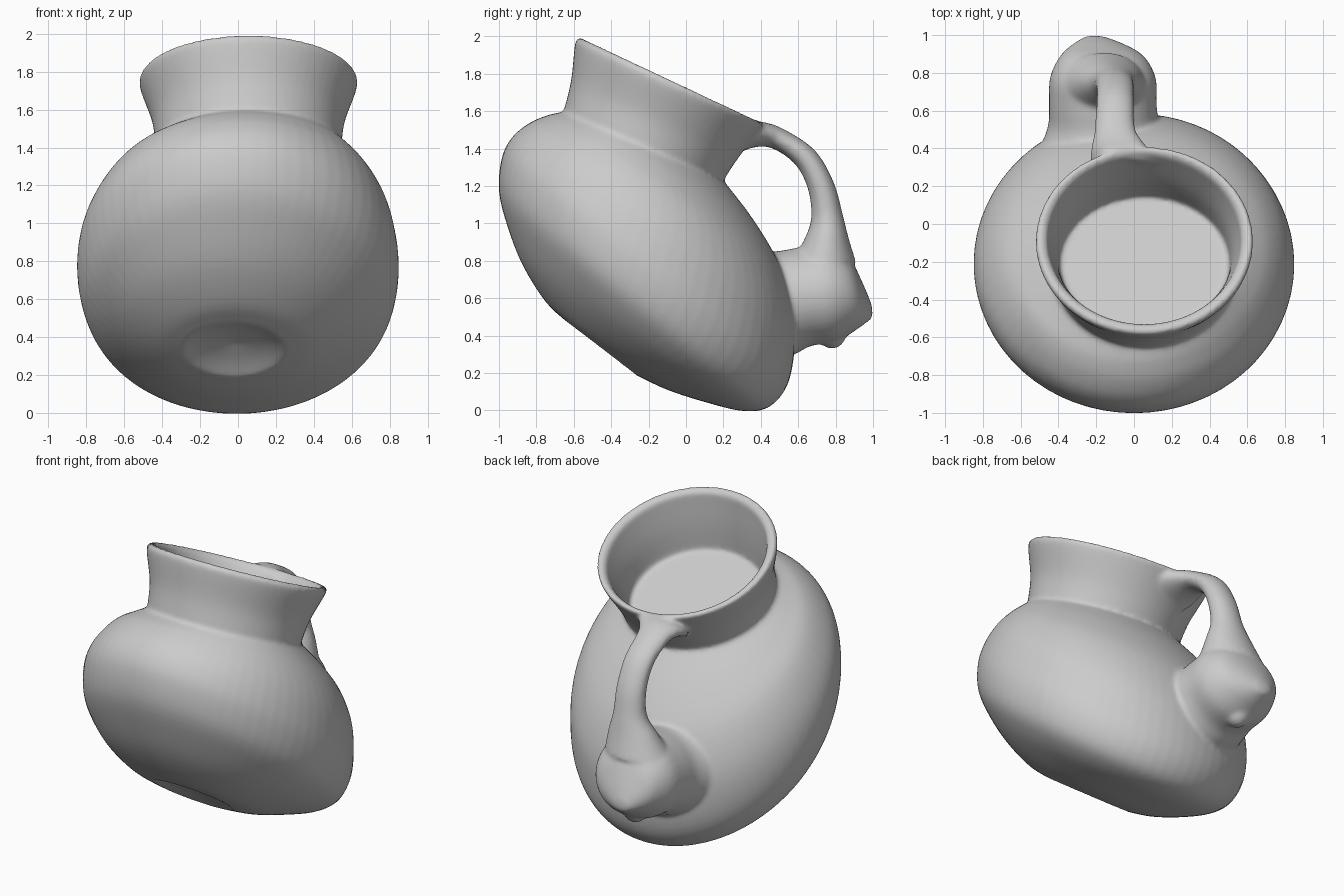
import bpy, bmesh, math
from mathutils import Vector

if "Cube" in bpy.data.objects:
    bpy.data.objects.remove(bpy.data.objects["Cube"])


def spline(rows, steps):
    """Catmull-Rom interpolation through rows of ring values."""
    v = [Vector(r) for r in rows]
    v = [2 * v[0] - v[1]] + v + [2 * v[-1] - v[-2]]
    out = []
    for i in range(1, len(v) - 2):
        a, b, c, d = v[i - 1:i + 3]
        for k in range(steps):
            t = k / steps
            out.append(0.5 * (2 * b + (c - a) * t + (2 * a - 5 * b + 4 * c - d) * t * t
                              + (3 * b - a - 3 * c + d) * t ** 3))
    return out + [v[-2]]


def loft(name, spans, sides=64, steps=4):
    """Skin elliptical rings: (front y, z, back y, z, half width, centre x).
    Separate spans meet at a crease."""
    rings = []
    for span in spans:
        rings += spline(span, steps)[1 if rings else 0:]
    bm = bmesh.new()
    loops = []
    for ya, za, yb, zb, w, x in rings:
        loop = []
        for i in range(sides):
            t = 2 * math.pi * i / sides
            c = math.cos(t) / 2
            loop.append(bm.verts.new((x + w * math.sin(t), (ya + yb) / 2 + c * (yb - ya),
                                      (za + zb) / 2 + c * (zb - za))))
        loops.append(loop)
    for p, q in zip(loops, loops[1:]):
        for i in range(sides):
            j = (i + 1) % sides
            bm.faces.new((p[i], p[j], q[j], q[i]))
    bm.faces.new(loops[0])
    bm.faces.new(loops[-1])
    bmesh.ops.recalc_face_normals(bm, faces=bm.faces)
    me = bpy.data.meshes.new(name)
    bm.to_mesh(me)
    bm.free()
    ob = bpy.data.objects.new(name, me)
    bpy.context.collection.objects.link(ob)
    return ob


# Tilted pot: underside dimple, belly, flared neck, rolled rim, inner wall and floor
dimple = [(-.43, .38, -.41, .365, .015, -.02), (-.55, .445, -.33, .275, .17, -.02),
          (-.64, .475, -.27, .19, .27, -.02)]
belly = [(-.64, .475, -.27, .19, .27, -.02), (-.75, .58, -.1, .11, .41, -.02),
         (-.87, .77, .1, .045, .575, -.02), (-.95, .97, .3, -.003, .715, -.01),
         (-1.0, 1.17, .44, .015, .81, 0), (-.985, 1.35, .54, .13, .848, 0),
         (-.93, 1.46, .58, .32, .835, 0), (-.84, 1.535, .575, .53, .785, .01),
         (-.75, 1.575, .5, .78, .7, .02), (-.69, 1.59, .36, 1.02, .59, .04),
         (-.655, 1.595, .2, 1.23, .49, .055)]
neck = [(-.655, 1.595, .2, 1.23, .49, .055), (-.615, 1.76, .28, 1.35, .51, .055),
        (-.597, 1.93, .385, 1.49, .567, .055), (-.587, 1.98, .41, 1.53, .575, .055),
        (-.56, 1.992, .39, 1.545, .55, .055), (-.53, 1.965, .36, 1.53, .515, .055)]
inside = [(-.53, 1.965, .36, 1.53, .515, .055), (-.54, 1.76, .23, 1.36, .47, .055),
          (-.56, 1.57, .14, 1.2, .45, .055)]
pot = loft("pot", [dimple, belly, neck, inside])

# Handle arching from the back of the rim down to the knob
handle = loft("handle", [[
    (.24, 1.35, .345, 1.53, .19, -.04), (.34, 1.4, .42, 1.54, .16, -.07),
    (.45, 1.405, .53, 1.5, .11, -.1), (.58, 1.32, .69, 1.39, .1, -.1),
    (.65, 1.19, .79, 1.22, .1, -.1), (.67, 1.04, .84, 1.04, .11, -.11),
    (.64, .93, .87, .92, .16, -.13), (.56, .78, .91, .79, .22, -.16)]], 40)

# Rounded knob below the handle, ending in a small point
knob = loft("knob", [[
    (.45, .27, .34, .88, .34, -.16), (.58, .3, .46, .85, .295, -.16),
    (.67, .345, .6, .87, .285, -.165), (.8, .365, .75, .89, .28, -.165),
    (.91, .43, .87, .82, .22, -.17), (.965, .47, .945, .68, .13, -.19),
    (.995, .49, .995, .56, .045, -.21)]], 40)
bumps = []
for loc, r in (((-.17, .78, .405), .075), ((-.21, .955, .52), .045)):
    bpy.ops.mesh.primitive_uv_sphere_add(segments=24, ring_count=16, radius=r, location=loc)
    bumps.append(bpy.context.object)

# Fuse everything into one softly blended clay form
bpy.ops.object.select_all(action='DESELECT')
for part in (pot, handle, knob, *bumps):
    part.select_set(True)
bpy.context.view_layer.objects.active = pot
bpy.ops.object.join()
pot.name = "jug"
mod = pot.modifiers.new("fuse", 'REMESH')
mod.mode, mod.voxel_size = 'VOXEL', .0135
mod.use_smooth_shade = True
soft = pot.modifiers.new("soften", 'SMOOTH')
soft.factor, soft.iterations = .5, 8
